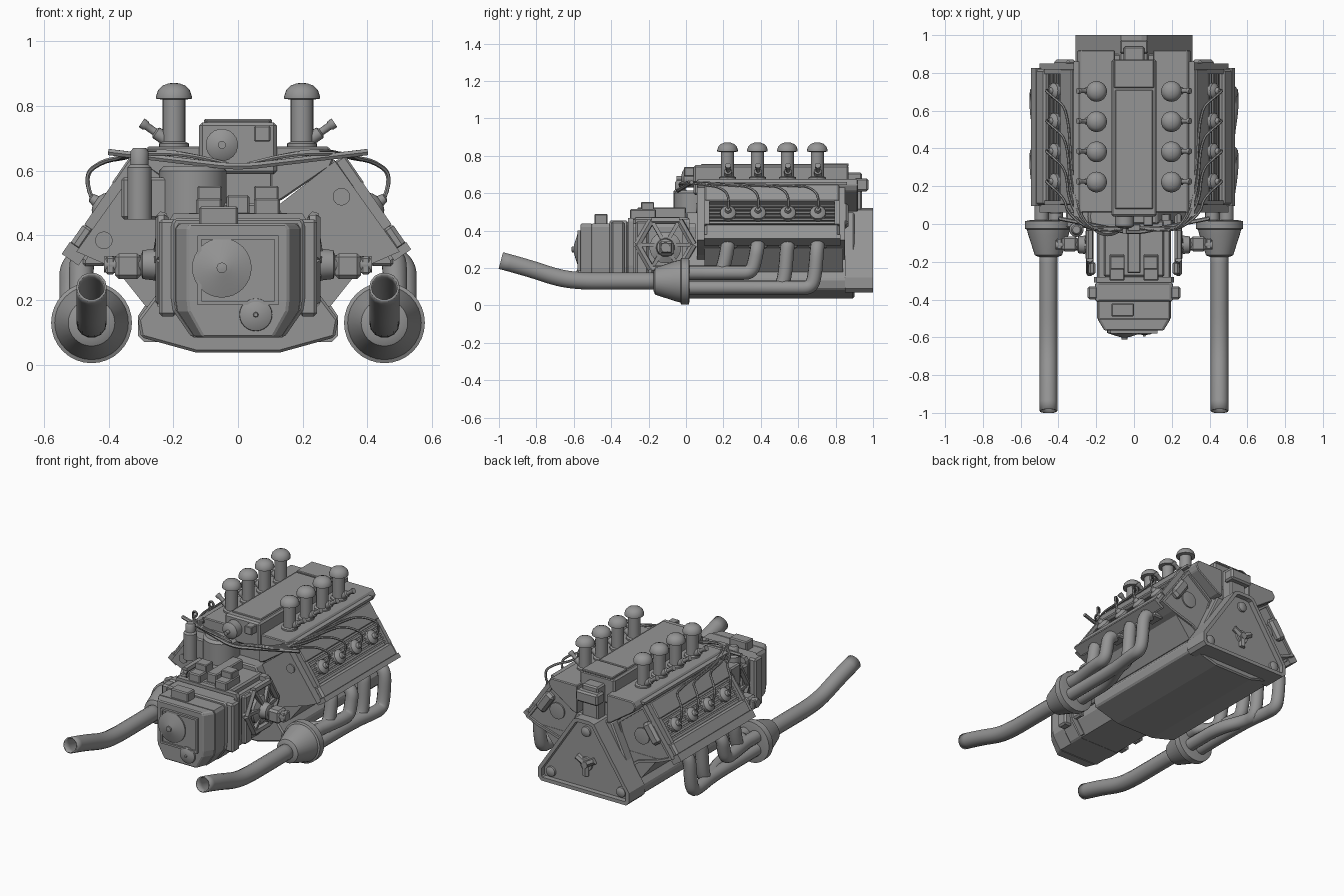
import bpy
import bmesh
import math
from mathutils import Vector

default_cube = bpy.data.objects.get("Cube")
if default_cube:
    bpy.data.objects.remove(default_cube, do_unlink=True)

# One plain metal colour for every part
metal = bpy.data.materials.new("engine_grey")
metal.use_nodes = True
GREY = (0.3, 0.3, 0.3, 1.0)
metal.diffuse_color = GREY
metal.node_tree.nodes["Principled BSDF"].inputs["Base Color"].default_value = GREY

# Side name, sign, front plug position, lower flange edge
SIDES = (("left", 1, (0.32, 0.52), 0.358), ("right", -1, (0.415, 0.385), 0.375))
PORTS = [0.225 + 0.16 * index for index in range(4)]


def add_object(name, mesh, smooth=False, bevel=0.0):
    obj = bpy.data.objects.new(name, mesh)
    bpy.context.scene.collection.objects.link(obj)
    mesh.materials.clear()
    mesh.materials.append(metal)
    if smooth:
        for polygon in mesh.polygons:
            polygon.use_smooth = True
        mesh.set_sharp_from_angle(angle=math.radians(40))
    if bevel:
        modifier = obj.modifiers.new("edge_bevel", "BEVEL")
        modifier.width = bevel
        modifier.segments = 1
    return obj


def finish(name, bm, smooth=False, bevel=0.0):
    bmesh.ops.recalc_face_normals(bm, faces=bm.faces[:])
    mesh = bpy.data.meshes.new(name)
    bm.to_mesh(mesh)
    bm.free()
    return add_object(name, mesh, smooth, bevel)


def prism(name, outline, y_front, y_back, bevel=0.0, inset=None, nose=1.0):
    """Extrude an (x, z) outline along y; inset = (end sign, rim, depth)."""
    bm = bmesh.new()
    front = [bm.verts.new((x * nose, y_front, z)) for x, z in outline]
    back = [bm.verts.new((x, y_back, z)) for x, z in outline]
    ends = {-1: bm.faces.new(front), 1: bm.faces.new(back[::-1])}
    for i in range(len(outline)):
        j = (i + 1) % len(outline)
        bm.faces.new((front[i], back[i], back[j], front[j]))
    bmesh.ops.recalc_face_normals(bm, faces=bm.faces[:])
    if inset:
        end, rim, depth = inset
        # Rim first, then sink the middle with straight walls
        bmesh.ops.inset_region(bm, faces=[ends[end]], thickness=rim, use_even_offset=True)
        bmesh.ops.inset_region(bm, faces=[ends[end]], thickness=0.001, depth=-depth)
    return finish(name, bm, bevel=bevel)


def box(name, x, y, z, bevel=0.0):
    outline = [(x[0], z[0]), (x[1], z[0]), (x[1], z[1]), (x[0], z[1])]
    return prism(name, outline, y[0], y[1], bevel)


def turned(name, origin, axis, profile, sides=20):
    """Revolve (radius, distance) pairs about an axis."""
    origin, axis = Vector(origin), Vector(axis).normalized()
    across = axis.orthogonal().normalized()
    other = axis.cross(across)
    bm = bmesh.new()
    rings = []
    for radius, along in profile:
        rings.append([bm.verts.new(origin + axis * along + radius * (
            across * math.cos(math.tau * k / sides) + other * math.sin(math.tau * k / sides)))
            for k in range(sides)])
    for low, high in zip(rings, rings[1:]):
        for k in range(sides):
            n = (k + 1) % sides
            bm.faces.new((low[k], low[n], high[n], high[k]))
    bm.faces.new(rings[0][::-1])
    bm.faces.new(rings[-1])
    return finish(name, bm, smooth=sides > 8)


def rod(name, start, end, radius, sides=16):
    span = Vector(end) - Vector(start)
    return turned(name, start, span, [(radius, 0), (radius, span.length)], sides)


def tube(name, points, radius, wall=0.0, detail=4):
    curve = bpy.data.curves.new(name, "CURVE")
    curve.dimensions = "3D"
    curve.bevel_depth = radius
    curve.bevel_resolution = detail
    curve.use_fill_caps = not wall
    spline = curve.splines.new("NURBS")
    spline.points.add(len(points) - 1)
    for target, point in zip(spline.points, points):
        target.co = (*point, 1)
    spline.use_endpoint_u = True
    spline.order_u = 3
    spline.resolution_u = 5
    temp = bpy.data.objects.new("temp_path", curve)
    bpy.context.scene.collection.objects.link(temp)
    graph = bpy.context.evaluated_depsgraph_get()
    mesh = bpy.data.meshes.new_from_object(temp.evaluated_get(graph))
    bpy.data.objects.remove(temp, do_unlink=True)
    obj = add_object(name, mesh, smooth=True)
    if wall:
        modifier = obj.modifiers.new("pipe_wall", "SOLIDIFY")
        modifier.thickness = wall
    return obj


def both(half):
    """Complete a right-to-left half outline by mirroring it."""
    return half + [(-x, z) for x, z in reversed(half)]


# Crankcase, oil pan and rear bell housing
prism("crankcase", both([(0.13, 0.038), (0.3, 0.085), (0.31, 0.14), (0.25, 0.22), (0.12, 0.5)]),
      0.0, 0.9, 0.008)
bell = both([(0.29, 0.07), (0.31, 0.09), (0.31, 0.15), (0.07, 0.51), (0.04, 0.52)])
prism("bell_housing", bell, 0.85, 1.0, inset=(1, 0.022, 0.03))
for x, z in ((0.24, 0.13), (-0.24, 0.13), (0, 0.44)):
    turned("bell_boss", (x, 0.96, z), (0, 1, 0), [(0.032, 0), (0.03, 0.022), (0.015, 0.03)])
turned("clutch_hub", (0, 0.96, 0.24), (0, 1, 0), [(0.045, 0), (0.04, 0.02), (0.02, 0.02), (0.02, 0.035)])
for angle in range(0, 360, 120):
    a = math.radians(angle + 30)
    rod("clutch_arm", (0, 0.975, 0.24), (0.07 * math.cos(a), 0.975, 0.24 + 0.07 * math.sin(a)), 0.02, 6)
box("rear_tower", (-0.055, 0.055), (0.86, 0.94), (0.48, 0.71), 0.008)
box("rear_tower_cap", (-0.075, 0.075), (0.9, 0.975), (0.61, 0.68), 0.01)

# Intake body down the valley
box("valley_body", (-0.12, 0.12), (0.08, 0.86), (0.42, 0.62))
box("plenum", (-0.12, 0.12), (0.04, 0.87), (0.59, 0.75), 0.01)
box("plenum_lid", (-0.1, 0.1), (0.08, 0.71), (0.745, 0.757), 0.004)
box("plenum_rear_lid", (-0.105, 0.105), (0.72, 0.87), (0.745, 0.76), 0.004)
turned("throttle_disc", (-0.05, 0.04, 0.68), (0, -1, 0),
       [(0.05, 0), (0.05, 0.05), (0.035, 0.06), (0.012, 0.065), (0.012, 0.09)])
box("sensor_box", (0.05, 0.1), (-0.01, 0.05), (0.69, 0.74), 0.004)
turned("starter_drum", (-0.14, 0.04, 0.43), (0, 0, 1), [(0.105, 0), (0.105, 0.17), (0.09, 0.185)], 32)
turned("oil_canister", (-0.305, -0.03, 0.45), (0, 0, 1),
       [(0.038, 0), (0.038, 0.16), (0.028, 0.17), (0.028, 0.21), (0.02, 0.22)])
box("canister_bracket", (-0.36, -0.14), (-0.02, 0.08), (0.45, 0.58), 0.008)
tube("wire_harness", [(x, -0.05 + abs(x) * 0.2, 0.61 + abs(x) * 0.12) for x in
                      (-0.4, -0.26, -0.14, 0, 0.14, 0.26, 0.4)], 0.011, detail=1)

# Cylinder bank frame: 'down' follows the cover face, 'out' leaves it
TOP = Vector((0.33, 0.65))
DOWN = Vector((0.2, -0.29)).normalized()
OUT = Vector((-DOWN.y, DOWN.x))


def slab(s, u, v):
    corners = [(u[0], v[0]), (u[1], v[0]), (u[1], v[1]), (u[0], v[1])]
    placed = [TOP + DOWN * a + OUT * b for a, b in corners]
    return [(s * p.x, p.y) for p in placed]


for side, s, plug, flange_edge in SIDES:
    outline = [(0.3, 0.63), (0.12, 0.49), (0.2, 0.22), (0.27, 0.27), (0.42, 0.315), (0.5, 0.35)]
    prism(side + "_bank_block", [(s * x, z) for x, z in outline], 0.06, 0.85, inset=(1, 0.015, 0.012))
    turned(side + "_bank_plug", (s * plug[0], 0.065, plug[1]), (0, -1, 0), [(0.027, 0), (0.027, 0.012)])
    turned(side + "_bank_rear_disc", (s * 0.29, 0.83, 0.44), (0, 1, 0), [(0.05, 0), (0.05, 0.016), (0.035, 0.018)])

    # Valve cover: two raised rails, end walls, fins and coil caps
    prism(side + "_cover_base", slab(s, (-0.005, 0.35), (-0.07, -0.035)), 0.1, 0.82)
    prism(side + "_upper_rail", slab(s, (0, 0.11), (-0.04, 0)), 0.1, 0.82, 0.006)
    prism(side + "_lower_rail", slab(s, (0.255, 0.34), (-0.04, 0)), 0.1, 0.82, 0.012)
    prism(side + "_lower_flange", slab(s, (0.33, flange_edge), (-0.06, 0.003)), 0.095, 0.825)
    for end in (0.1, 0.795):
        prism(side + "_cover_end", slab(s, (0.1, 0.26), (-0.04, -0.003)), end, end + 0.025)
    for fin in range(6):
        u = 0.122 + fin * 0.022
        prism(side + "_cover_fin", slab(s, (u, u + 0.01), (-0.036, -0.02)), 0.125, 0.795)
    prism(side + "_rear_cover", slab(s, (0.09, 0.23), (-0.1, -0.035)), 0.82, 0.87, 0.015)
    # Plain lower flank of the block
    prism(side + "_flank", [(s * 0.2, 0.18), (s * 0.285, 0.18), (s * 0.4, 0.325), (s * 0.2, 0.325)], 0.1, 0.84)

    # Intake shelf reaching down into the valley
    shelf = [(0.1, 0.675), (0.28, 0.675), (0.3, 0.645), (0.285, 0.612), (0.135, 0.51), (0.1, 0.5)]
    prism(side + "_intake_shelf", [(s * x, z) for x, z in shelf], 0.06, 0.92, 0.005)
    box(side + "_shelf_strip", sorted((s * 0.27, s * 0.32)), (0.04, 0.86), (0.645, 0.66))

    # Per cylinder: velocity stack, injector, coil cap, ignition wire, header
    headers = ((0.415, 0.175), (0.49, 0.175), (0.415, 0.095), (0.49, 0.095))
    for y, (x, z) in zip(PORTS, headers):
        turned(side + "_stack", (s * 0.198, y - 0.003, 0.67), (0, 0, 1),
               [(0.046, 0), (0.046, 0.015), (0.035, 0.02), (0.035, 0.15), (0.055, 0.153), (0.055, 0.162),
                (0.049, 0.18), (0.036, 0.193), (0.018, 0.2), (0.003, 0.202)], 24)
        turned(side + "_injector", (s * 0.22, y, 0.695), (s * 0.8, 0, 0.55),
               [(0.02, 0), (0.02, 0.04), (0.012, 0.045), (0.012, 0.075), (0.016, 0.08), (0.016, 0.095)], 12)
        cap = TOP + DOWN * 0.18 - OUT * 0.036
        turned(side + "_coil_cap", (s * cap.x, y, cap.y), (s * OUT.x, 0, OUT.y),
               [(0.042, 0), (0.042, 0.03), (0.03, 0.04), (0.018, 0.045), (0.014, 0.062), (0.008, 0.066)])
        tip = cap + OUT * 0.06
        tube(side + "_ignition_wire",
             [(s * 0.03, -0.02, 0.62), (s * 0.14, -0.05 + y * 0.04, 0.65), (s * 0.26, -0.02, 0.65 + y * 0.02),
              (s * (0.37 - y * 0.06), y * 0.3, 0.65), (s * (0.37 - y * 0.03), y - 0.1, 0.64),
              (s * 0.42, y - 0.04, 0.63), (s * 0.48, y + 0.01, 0.585), (s * tip.x, y, tip.y)], 0.007, detail=1)
        box(side + "_port_flange", sorted((s * 0.41, s * 0.48)), (y - 0.05, y + 0.05), (0.305, 0.345), 0.008)
        drop = 0.515 if x > 0.45 else 0.485
        tube(side + "_header_pipe",
             [(s * 0.45, y, 0.35), (s * 0.48, y, 0.33), (s * drop, y - 0.005, 0.3),
              (s * drop, y - 0.015, z + 0.07), (s * drop, y - 0.035, z), (s * drop, y - 0.11, z),
              (s * x, max(y - 0.27, 0.08), z), (s * x, 0.06, z), (s * x, -0.03, z)], 0.038)

    # Collector and tail pipe
    turned(side + "_collector", (s * 0.453, 0.02, 0.13), (0, -1, 0),
           [(0.1, 0), (0.125, 0.005), (0.125, 0.045), (0.114, 0.05), (0.108, 0.075), (0.072, 0.185),
            (0.05, 0.195)], 32)
    tube(side + "_tail_pipe", [(s * 0.453, y, z) for y, z in (
        (-0.12, 0.13), (-0.4, 0.13), (-0.55, 0.13), (-0.68, 0.145), (-0.84, 0.2), (-0.99, 0.24))],
        0.047, wall=0.007, detail=5)

    # Hexagonal side frame and drive shaft of the gearbox
    corners = [(s * 0.235, -0.11 + 0.15 * math.cos(math.radians(a)), 0.325 + 0.15 * math.sin(math.radians(a)))
               for a in range(0, 360, 60)]
    for i, corner in enumerate(corners):
        rod(side + "_hex_frame", corner, corners[i - 1], 0.02, 6)
        rod(side + "_hex_spoke", corner, (s * 0.255, -0.11, 0.325), 0.014, 4)
    turned(side + "_drive_hub", (s * 0.215, -0.11, 0.31), (s, 0, 0),
           [(0.085, 0), (0.085, 0.025), (0.05, 0.04), (0.045, 0.08), (0.03, 0.085), (0.025, 0.2)])
    box(side + "_drive_joint", sorted((s * 0.3, s * 0.38)), (-0.145, -0.065), (0.265, 0.345), 0.012)
    box(side + "_drive_collar", sorted((s * 0.38, s * 0.41)), (-0.135, -0.075), (0.28, 0.335), 0.006)
    box(side + "_side_plate", sorted((s * 0.205, s * 0.24)), (-0.27, -0.2), (0.15, 0.45), 0.01)
    box(side + "_side_lug", sorted((s * 0.19, s * 0.245)), (-0.4, -0.33), (0.15, 0.45), 0.01)
    box(side + "_top_block", sorted((s * 0.05, s * 0.13)), (-0.3, -0.16), (0.43, 0.515), 0.006)
    box(side + "_selector_cap", sorted((s * 0.05, s * 0.125)), (-0.24, -0.17), (0.5, 0.553), 0.004)

# Gearbox casing
casing = both([(0.135, 0.085), (0.19, 0.165), (0.195, 0.2), (0.195, 0.42), (0.185, 0.437)])
prism("gearbox_case", casing, -0.5, 0.05)
prism("gearbox_nose", casing, -0.565, -0.5, 0.006, nose=0.8)
prism("gearbox_band", [(x * 1.06, z * 1.05 - 0.005) for x, z in casing], -0.41, -0.31, 0.008)
prism("gearbox_flange", [(x * 1.08, z * 1.07) for x, z in casing], -0.31, -0.28)
prism("gearbox_rear_flange", [(x * 1.06, z * 1.06) for x, z in casing], -0.02, 0.02)
box("gearbox_top", (-0.16, 0.16), (-0.28, 0.02), (0.4, 0.47), 0.01)
box("selector_rail", (-0.035, 0.035), (-0.26, 0.0), (0.46, 0.525), 0.006)
box("front_top_block", (-0.12, 0.0), (-0.49, -0.42), (0.42, 0.49), 0.006)
prism("front_frame", [(-0.125, 0.185), (0.125, 0.185), (0.125, 0.4), (-0.125, 0.4)],
      -0.58, -0.55, inset=(-1, 0.012, 0.01))
turned("front_disc", (-0.05, -0.565, 0.3), (0, -1, 0),
       [(0.092, 0), (0.092, 0.012), (0.03, 0.032), (0.016, 0.035), (0.016, 0.045), (0.005, 0.047)], 32)
turned("small_front_disc", (0.055, -0.555, 0.155), (0, -1, 0),
       [(0.052, 0), (0.05, 0.02), (0.03, 0.03), (0.008, 0.032), (0.006, 0.04)], 24)
